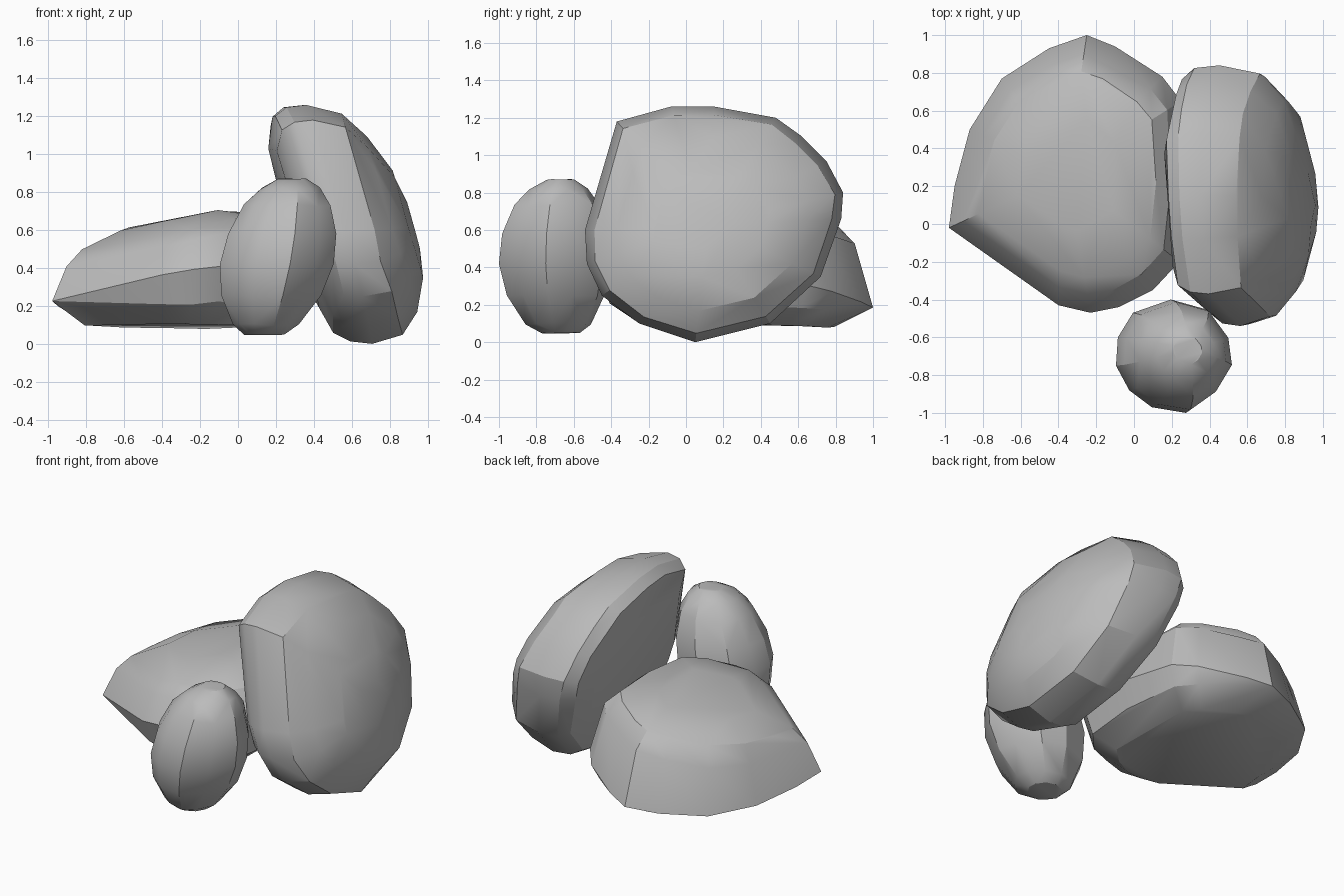
import bpy
import bmesh
import math
import random
from mathutils import Vector

random.seed(4)
if "Cube" in bpy.data.objects:
    bpy.data.objects.remove(bpy.data.objects["Cube"], do_unlink=True)

# One plain stone colour
stone = bpy.data.materials.new("stone grey")
stone.use_nodes = True
stone_colour = (0.5, 0.5, 0.5, 1)
stone.diffuse_color = stone_colour
stone.node_tree.nodes["Principled BSDF"].inputs["Base Color"].default_value = stone_colour


def build_rock(name, outline, centre, layers, place, lean=0, jitter=0.01):
    """Stack scaled copies of an outline, wrap them in a hull and merge flat facets.

    Each layer is (scale, height, slope along u, slope along v).
    place turns (outline u, outline v, height) into a world position.
    """
    mesh_builder = bmesh.new()
    middle = Vector(centre)
    for scale, height, slope_u, slope_v in layers:
        for corner in outline:
            spot = middle + (Vector(corner) - middle) * scale
            rise = height + slope_u * spot.x + slope_v * spot.y
            # Chip the smaller layers a little so that the facets are irregular
            if scale < 0.95:
                spot = middle + (spot - middle) * (1 + random.uniform(-jitter, jitter))
                rise += random.uniform(-jitter, jitter) * scale
            shift = lean * (height - 0.45)
            mesh_builder.verts.new(place(spot.x + shift, spot.y, rise))

    hull = bmesh.ops.convex_hull(mesh_builder, input=mesh_builder.verts)
    unused = set(hull["geom_interior"] + hull["geom_unused"])
    bmesh.ops.delete(mesh_builder, geom=[g for g in unused if isinstance(g, bmesh.types.BMVert)],
                     context="VERTS")
    bmesh.ops.dissolve_limit(mesh_builder, angle_limit=math.radians(6),
                             verts=mesh_builder.verts, edges=mesh_builder.edges)
    bmesh.ops.recalc_face_normals(mesh_builder, faces=mesh_builder.faces)

    mesh = bpy.data.meshes.new(name)
    mesh_builder.to_mesh(mesh)
    mesh_builder.free()
    mesh.materials.append(stone)
    rock = bpy.data.objects.new(name, mesh)
    bpy.context.collection.objects.link(rock)
    bpy.ops.object.select_all(action="DESELECT")
    rock.select_set(True)
    bpy.context.view_layer.objects.active = rock
    bpy.ops.object.shade_smooth_by_angle(angle=math.radians(28))
    return rock


def lying(u, v, height):
    return Vector((u, v, height))


def standing(u, v, height):
    return Vector((height, u, v))


# Broad slab lying on the ground, with a pointed end and a full, rounded top
build_rock(
    "lying_rock",
    [(-.98, -.02), (-.95, .2), (-.87, .5), (-.7, .77), (-.45, .93), (-.25, 1), (-.1, .94),
     (.15, .78), (.25, .65), (.28, .2), (.24, -.2), (.1, -.35), (-.08, -.44),
     (-.23, -.47), (-.4, -.43), (-.6, -.28), (-.8, -.14)],
    (-.36, .27),
    [(.4, .085, 0, 0), (.72, .1, 0, -.02), (.92, .2, 0, -.04), (1, .36, .14, -.14),
     (.87, .59, .2, -.02), (.74, .66, .2, .02), (.42, .725, .2, 0)],
    lying)

# Tall slab leaning inwards over the lying one
build_rock(
    "leaning_rock",
    [(-.42, 1), (-.37, 1.18), (-.08, 1.26), (.15, 1.26), (.48, 1.2), (.62, 1.1),
     (.75, .97), (.84, .8), (.83, .66), (.72, .35), (.45, .1), (.05, 0),
     (-.25, .1), (-.45, .25), (-.53, .42), (-.54, .6)],
    (.12, .63),
    [(.3, .47, -.07, -.28), (.7, .48, -.07, -.28), (.9, .53, -.07, -.28),
     (.98, .6, -.07, -.28), (1, .71, -.04, -.28), (.93, .88, 0, -.28),
     (.74, 1, .02, -.3), (.45, 1.07, 0, -.28), (.2, 1.1, 0, -.28)],
    standing)

# Small upright egg-shaped rock at the front
build_rock(
    "small_rock",
    [(-.08, -.6), (0, -.47), (.2, -.4), (.38, -.45), (.49, -.6), (.51, -.75),
     (.42, -.9), (.28, -1), (.1, -.97), (-.02, -.88), (-.09, -.75)],
    (.21, -.66),
    [(.35, .05, 0, 0), (.58, .1, 0, 0), (.88, .25, 0, 0), (1, .42, 0, 0), (.95, .58, 0, 0),
     (.76, .73, 0, 0), (.52, .82, 0, 0), (.25, .87, 0, 0)],
    lying, lean=.18)
